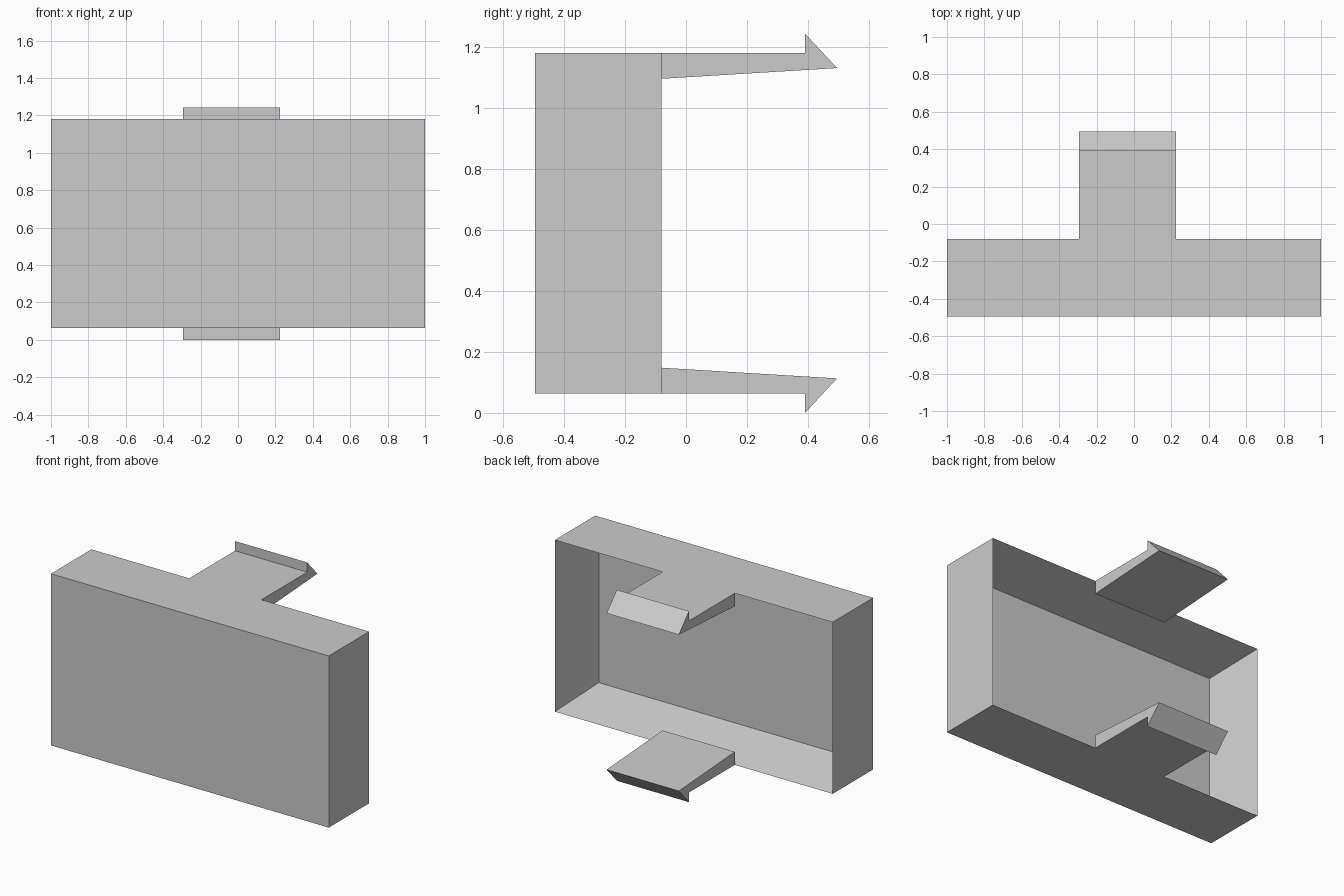
import bpy
import bmesh
from mathutils import Vector

cube = bpy.data.objects.get("Cube")
if cube:
    bpy.data.objects.remove(cube, do_unlink=True)

grey = bpy.data.materials.new("light grey")
grey.use_nodes = True
COLOUR = (0.6, 0.6, 0.6, 1)
grey.diffuse_color = COLOUR
grey.node_tree.nodes["Principled BSDF"].inputs["Base Color"].default_value = COLOUR

FRONT, BACK = -0.495, -0.08
BOTTOM, TOP = 0.063, 1.18
MIDDLE = (BOTTOM + TOP) / 2
WALL = 0.086


def finish(name, bm):
    bmesh.ops.recalc_face_normals(bm, faces=bm.faces)
    mesh = bpy.data.meshes.new(name)
    bm.to_mesh(mesh)
    bm.free()
    mesh.materials.append(grey)
    obj = bpy.data.objects.new(name, mesh)
    bpy.context.collection.objects.link(obj)


# Shallow tray, open at the back
bm = bmesh.new()
bmesh.ops.create_cube(bm, size=1)
bmesh.ops.scale(bm, vec=(2, BACK - FRONT, TOP - BOTTOM), verts=bm.verts)
bmesh.ops.translate(bm, vec=(0, (FRONT + BACK) / 2, MIDDLE), verts=bm.verts)
bm.normal_update()
opening = max(bm.faces, key=lambda f: f.normal.y)
bmesh.ops.inset_region(bm, faces=[opening], thickness=WALL, use_even_offset=True)
bmesh.ops.translate(bm, vec=(0, FRONT + WALL - BACK, 0), verts=opening.verts)
finish("tray", bm)

# Hooked clips: a side profile extruded across, mirrored about mid height
PROFILE = [(BACK, TOP), (BACK, 1.095), (0.495, 1.13), (0.39, 1.243), (0.39, TOP)]
LEFT, RIGHT = 0.225, -0.295


def clip(name, flip):
    bm = bmesh.new()
    verts = [bm.verts.new((RIGHT, y, MIDDLE + flip * (z - MIDDLE))) for y, z in PROFILE]
    side = bm.faces.new(verts)
    grown = bmesh.ops.extrude_face_region(bm, geom=[side], use_keep_orig=True)["geom"]
    bmesh.ops.translate(bm, vec=Vector((LEFT - RIGHT, 0, 0)),
                        verts=[v for v in grown if isinstance(v, bmesh.types.BMVert)])
    finish(name, bm)


clip("upper_clip", 1)
clip("lower_clip", -1)
